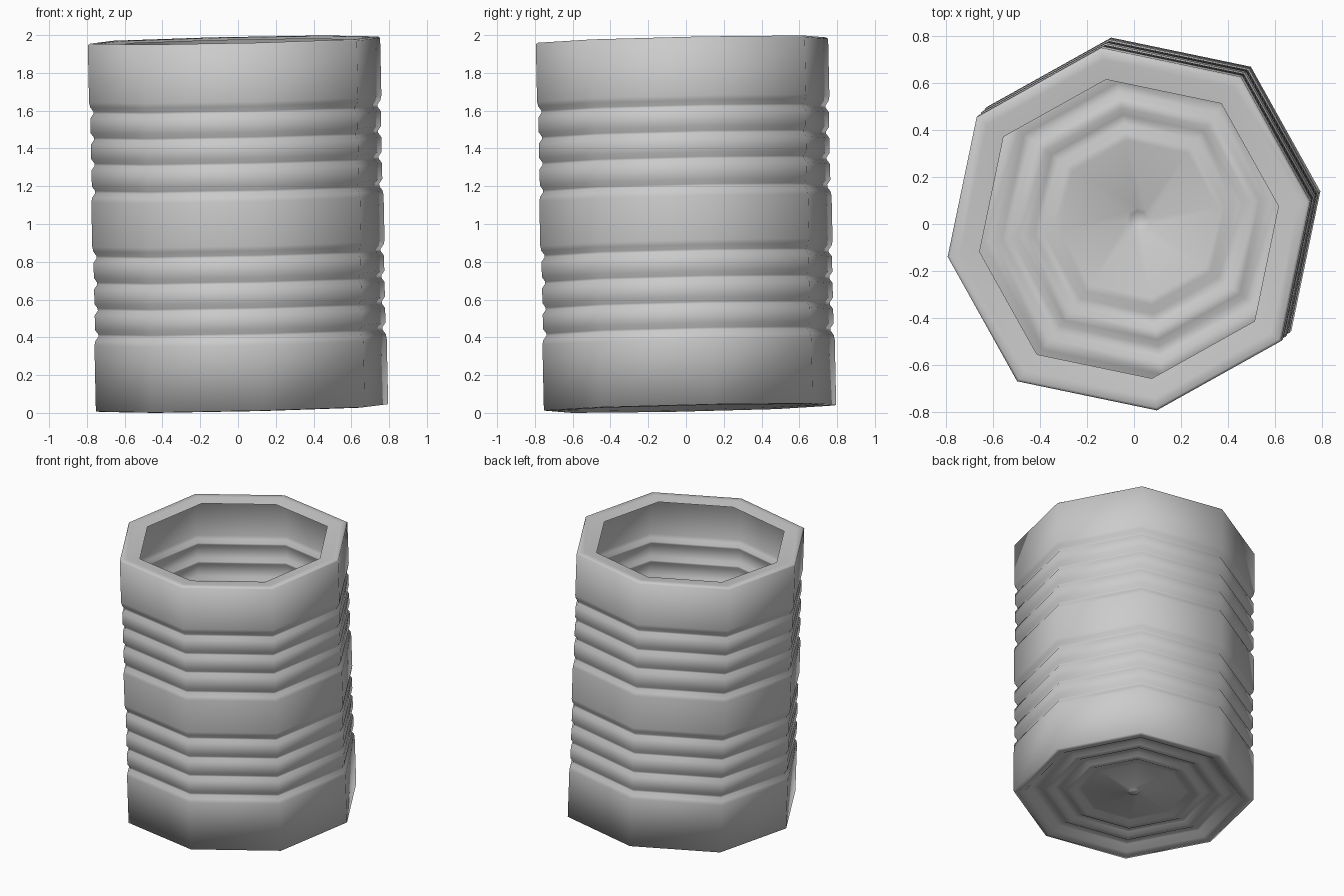
import bpy, bmesh, math
from mathutils import Vector

if "Cube" in bpy.data.objects:
    bpy.data.objects.remove(bpy.data.objects["Cube"])

SIDES, START = 8, math.radians(8.7)
R = 0.783
HEIGHT = 1.951

# Rippled base, from the centre button outwards
profile = [(0.035, 0.026), (0.05, 0.04), (0.34, 0.04), (0.37, 0.048), (0.41, 0.028),
           (0.45, 0.028), (0.48, 0.048), (0.52, 0.048), (0.55, 0.028), (0.59, 0.028),
           (0.62, 0.045), (0.67, 0.045), (0.71, 0.008), (0.75, 0.0), (R, 0.003)]

# Side wall with two groups of four pressed grooves
for group in ((0.405, 0.542, 0.68, 0.82), (1.165, 1.31, 1.447, 1.585)):
    profile.append((R, group[0] - 0.055))
    for z in group:
        profile += [(R - 0.005, z - 0.03), (R - 0.022, z - 0.006),
                    (R - 0.022, z + 0.006), (R - 0.005, z + 0.03)]
    profile.append((R, group[-1] + 0.055))

# Top rim turning in to a narrow lip around the opening
profile += [(R, HEIGHT - 0.008), (R - 0.012, HEIGHT), (0.73, HEIGHT - 0.003), (0.645, HEIGHT - 0.014)]

bm = bmesh.new()


def ring(r, z):
    verts = []
    for i in range(SIDES):
        a = START + i * math.tau / SIDES
        rr = r * (1.03 if i % 2 else 1.0)
        verts.append(bm.verts.new((rr * math.cos(a), rr * math.sin(a), z)))
    return verts


rings = [ring(r, z) for r, z in profile]
bm.faces.new(list(reversed(rings[0])))
for lo, hi in zip(rings, rings[1:]):
    for i in range(SIDES):
        j = (i + 1) % SIDES
        bm.faces.new((lo[i], lo[j], hi[j], hi[i]))

# Slight lean of the whole can, then centre it on the ground
lean = Vector((0, 0, 1)).rotation_difference(Vector((-0.022, -0.022, 1)))
bmesh.ops.rotate(bm, verts=bm.verts, cent=(0, 0, 0), matrix=lean.to_matrix())
lo = [min(v.co[k] for v in bm.verts) for k in range(3)]
hi = [max(v.co[k] for v in bm.verts) for k in range(3)]
shift = Vector((-(lo[0] + hi[0]) / 2, -(lo[1] + hi[1]) / 2, -lo[2]))
bmesh.ops.translate(bm, verts=bm.verts, vec=shift)
for f in bm.faces:
    f.smooth = True

mesh = bpy.data.meshes.new("open_can")
bm.to_mesh(mesh)
bm.free()
can = bpy.data.objects.new("open_can", mesh)
bpy.context.collection.objects.link(can)
